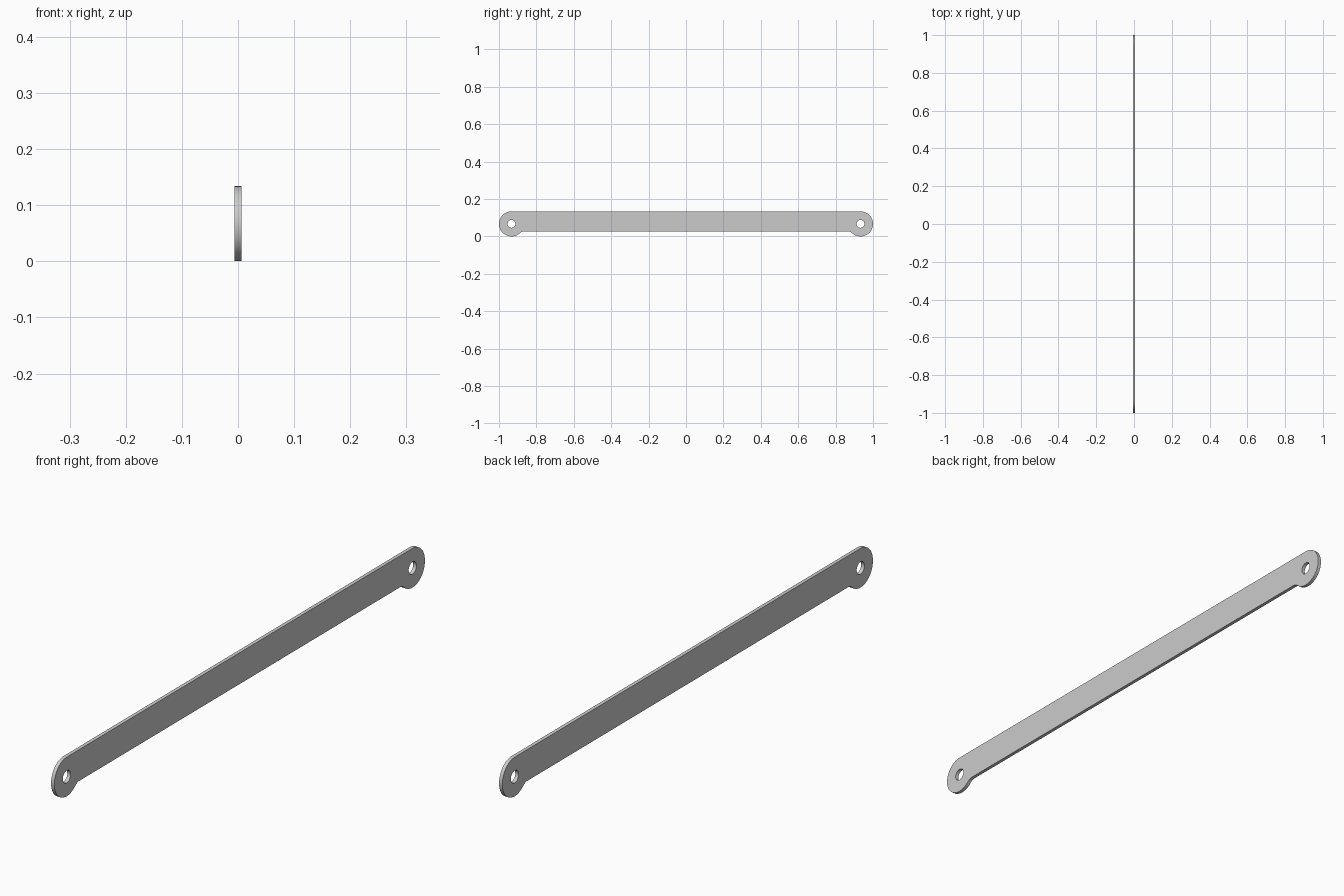
import bpy, bmesh
from math import sin, cos, pi, atan2, sqrt

if "Cube" in bpy.data.objects:
    bpy.data.objects.remove(bpy.data.objects["Cube"])

T = 0.0125                 # plate thickness
R = 0.067                  # end lobe radius
CY, CZ = 1 - R, R          # lobe centre
BOTTOM = 0.027             # lower edge of the bar
FILLET = 0.033             # blend between lobe and lower edge
HOLE = 0.021


def arc(cy, cz, r, a0, a1, n):
    return [(cy + r * cos(a0 + (a1 - a0) * i / n),
             cz + r * sin(a0 + (a1 - a0) * i / n)) for i in range(n + 1)]


# Right half of the outline: fillet, then round lobe up to the top edge
drop = CZ - BOTTOM + FILLET
dy = sqrt((R + FILLET) ** 2 - drop ** 2)
touch = atan2(-drop, -dy)
half = arc(CY - dy, BOTTOM - FILLET, FILLET, pi / 2, touch + pi, 6)
half += arc(CY, CZ, R, touch, pi / 2, 24)[1:]
outline = half + [(-y, z) for y, z in reversed(half)]

# Bolt holes at both ends
holes = [arc(s * CY, CZ, HOLE, 0, 2 * pi, 24)[:-1] for s in (1, -1)]

# Fill the profile and extrude it to thickness
bm = bmesh.new()
edges = []
for loop in [outline] + holes:
    vs = [bm.verts.new((-T / 2, y, z)) for y, z in loop]
    edges += [bm.edges.new((vs[i - 1], vs[i])) for i in range(len(vs))]
bmesh.ops.triangle_fill(bm, edges=edges, use_beauty=True, use_dissolve=False)
ext = bmesh.ops.extrude_face_region(bm, geom=bm.faces[:], use_keep_orig=True)
moved = [g for g in ext["geom"] if isinstance(g, bmesh.types.BMVert)]
bmesh.ops.translate(bm, verts=moved, vec=(T, 0, 0))
bmesh.ops.recalc_face_normals(bm, faces=bm.faces[:])

mesh = bpy.data.meshes.new("link_bar")
bm.to_mesh(mesh)
bm.free()
bar = bpy.data.objects.new("link_bar", mesh)
bpy.context.collection.objects.link(bar)
bpy.context.view_layer.objects.active = bar
bar.select_set(True)
bpy.ops.object.shade_smooth_by_angle(angle=pi / 6)
